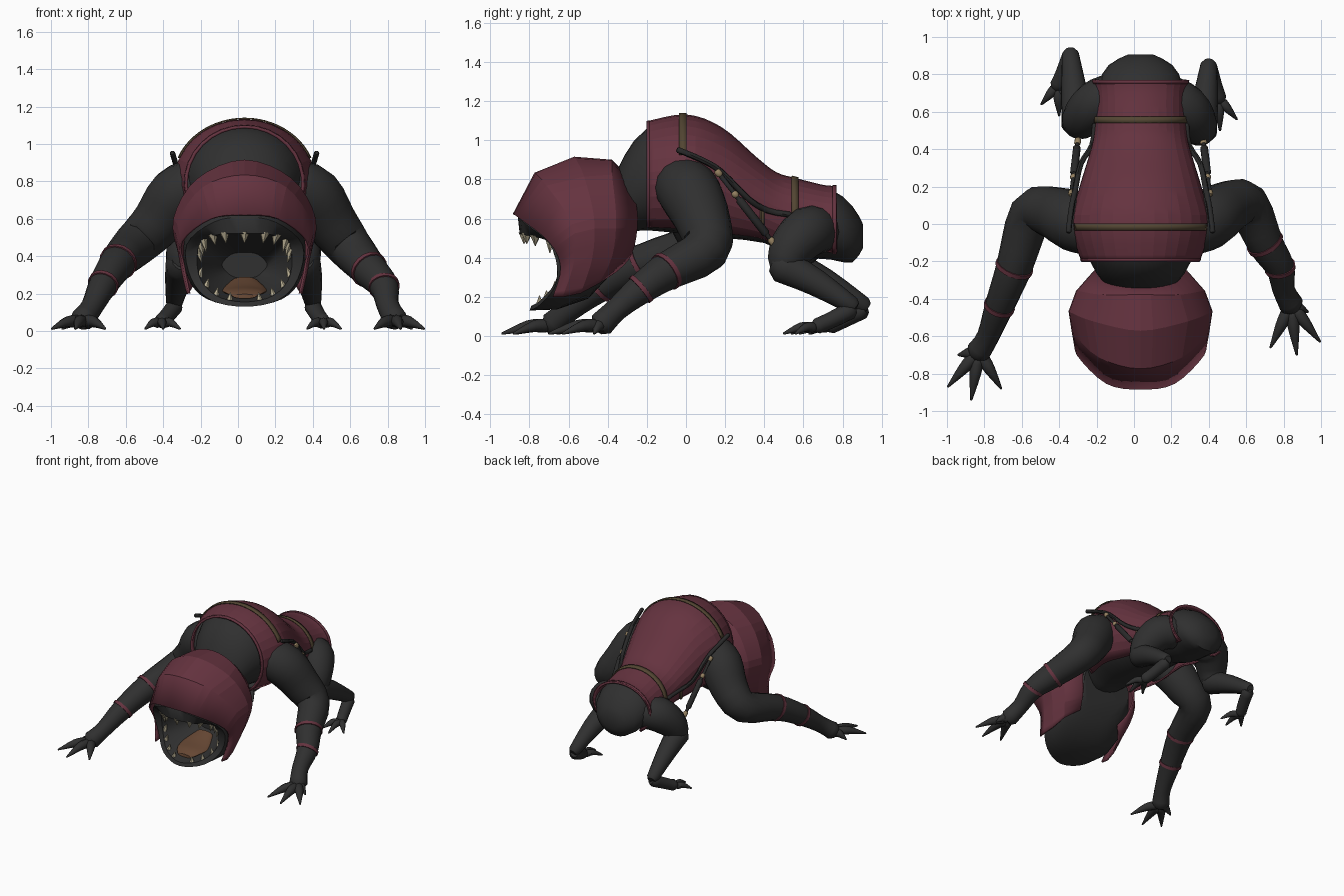
import bpy, bmesh, math
from mathutils import Vector

if bpy.data.objects.get("Cube"):
    bpy.data.objects.remove(bpy.data.objects["Cube"], do_unlink=True)

CENTRE = 0.035  # the torso and head sit slightly off the middle


def make_material(name, red, green, blue):
    material = bpy.data.materials.new(name)
    material.use_nodes = True
    colour = (red, green, blue, 1)
    material.diffuse_color = colour
    shader = material.node_tree.nodes["Principled BSDF"]
    shader.inputs["Base Color"].default_value = colour
    shader.inputs["Roughness"].default_value = 0.8
    return material


dark_skin = make_material("charcoal skin", .029, .029, .029)
red_cloth = make_material("wine red cloth", .13, .033, .05)
olive = make_material("olive webbing", .085, .06, .032)
black = make_material("black strap", .022, .022, .022)
bone = make_material("bone", .5, .44, .3)
brass = make_material("dull brass", .3, .22, .12)
tongue_brown = make_material("tongue brown", .13, .062, .033)


def spline(points, steps, closed=False):
    """Smooth curve through points of any dimension."""
    points = [Vector(p) for p in points]
    count, result = len(points), []
    for i in range(count if closed else count - 1):
        a, b, c, d = [points[(i + k) % count if closed else min(max(i + k, 0), count - 1)]
                      for k in (-1, 0, 1, 2)]
        for s in range(steps):
            t = s / steps
            result.append(b + (c - a) * (t / 2) + (a * 2 - b * 5 + c * 4 - d) * (t * t / 2)
                          + (b * 3 - a - c * 3 + d) * (t ** 3 / 2))
    return result if closed else result + [points[-1]]


def skin(name, rings, material, closed=True, thickness=0, sharp=45):
    """Surface through a list of rings; open sheets get a thickness."""
    bm = bmesh.new()
    rows = [[bm.verts.new(p) for p in ring] for ring in rings]
    size = len(rows[0])
    for low, high in zip(rows, rows[1:]):
        for i in range(size if closed else size - 1):
            j = (i + 1) % size
            bm.faces.new((low[i], low[j], high[j], high[i]))
    if closed:
        bm.faces.new(rows[0])
        bm.faces.new(rows[-1])
    bmesh.ops.recalc_face_normals(bm, faces=bm.faces)
    for face in bm.faces:
        face.smooth = True
    for edge in bm.edges:
        edge.smooth = edge.calc_face_angle(0) < math.radians(sharp)
    mesh = bpy.data.meshes.new(name)
    bm.to_mesh(mesh)
    bm.free()
    mesh.materials.append(material)
    obj = bpy.data.objects.new(name, mesh)
    bpy.context.collection.objects.link(obj)
    if thickness:
        shell = obj.modifiers.new("Thickness", 'SOLIDIFY')
        shell.thickness, shell.offset = thickness, 0
    return obj


def tube(name, path, material, sides=12, steps=3, rounded=True):
    """Round limb along (x, y, z, radius) points."""
    path = spline(path, steps)
    spots = [p.to_3d() for p in path]
    radii = [p.w for p in path]
    tangents = [(spots[min(i + 1, len(spots) - 1)] - spots[max(i - 1, 0)]).normalized()
                for i in range(len(spots))]
    if rounded:
        first, last = radii[0], radii[-1]
        spots = [spots[0] - tangents[0] * first * .5] + spots + [spots[-1] + tangents[-1] * last * .5]
        radii = [first * .65] + radii + [last * .65]
        tangents = [tangents[0]] + tangents + [tangents[-1]]
    across, rings = tangents[0].orthogonal().normalized(), []
    for spot, radius, tangent in zip(spots, radii, tangents):
        across = (across - tangent * across.dot(tangent)).normalized()
        other = tangent.cross(across)
        rings.append([spot + (across * math.cos(a) + other * math.sin(a)) * radius
                      for a in (math.tau * i / sides for i in range(sides))])
    return skin(name, rings, material)


def section(station, start=0, end=360, count=24, grow=0):
    """Elliptical slice of the torso between two angles."""
    y, z, wide, tall = station
    span = [math.radians(start + (end - start) * i / count) for i in range(count + 1)]
    ring = [(CENTRE + (wide + grow) * math.cos(a), y, z + (tall + grow) * math.sin(a)) for a in span]
    return ring[:-1] if end - start == 360 else ring


# Torso: stations are y, centre z, half width, half height
body = [(-.36, .68, .13, .14), (-.31, .73, .2, .2), (-.2, .8, .27, .26), (0, .81, .34, .29),
        (.2, .76, .28, .26), (.4, .665, .23, .19), (.55, .6, .215, .19), (.74, .57, .225, .18),
        (.85, .52, .17, .145), (.905, .51, .07, .06)]
skin("body", [section(s) for s in spline(body, 2)], dark_skin)
shirt = spline([(-.2, .79, .31, .3), (0, .8, .37, .325), (.18, .76, .325, .3), (.36, .68, .27, .225),
                (.46, .63, .245, .2), (.56, .6, .235, .2), (.7, .58, .235, .185),
                (.77, .57, .25, .19)], 4)
skin("shirt", [section(s, -50, 230) for s in shirt], red_cloth, closed=False, thickness=.014, sharp=10)


def band(name, near, far, start, end, grow, material):
    rings = []
    for y in (near, far):
        for a, b in zip(shirt, shirt[1:]):
            if a.x <= y <= b.x:
                station = a.lerp(b, (y - a.x) / (b.x - a.x))
                break
        rings.append(section(station, start, end, 24, grow))
    skin(name, rings, material, closed=False, thickness=.008)


band("chest_belt", -.035, .003, 22, 158, .012, olive)
band("waist_belt", .54, .575, 5, 175, .011, olive)
band("collar_trim", -.2, -.185, -50, 230, .005, red_cloth)
band("hem_trim", .75, .769, -50, 230, .008, red_cloth)


# Hood and head: half outlines from crown to chin, mirrored into rings
def mirrored_ring(half, closed):
    right = [(CENTRE + x, y, z) for x, y, z in half]
    left = [(CENTRE - x, y, z) for x, y, z in half]
    points = right + left[-2:0:-1] if closed else left[:0:-1] + right
    return spline(points, 4, closed)


hood = [[(0, -.3, .81), (.14, -.28, .77), (.24, -.25, .6), (.22, -.28, .42), (.18, -.36, .33)],
        [(0, -.38, .895), (.21, -.38, .82), (.335, -.36, .6), (.31, -.38, .41), (.26, -.45, .27)],
        [(0, -.57, .91), (.25, -.52, .81), (.375, -.47, .6), (.345, -.48, .4), (.29, -.54, .22)],
        [(0, -.77, .83), (.22, -.71, .765), (.355, -.58, .57), (.345, -.57, .39), (.305, -.63, .2)],
        [(0, -.88, .62), (.18, -.85, .6), (.335, -.7, .48), (.325, -.64, .35), (.295, -.68, .2)]]
skin("hood", [mirrored_ring(half, False) for half in hood], red_cloth, closed=False, thickness=.012, sharp=10)

head = [[(0, -.3, .76), (.13, -.28, .7), (.21, -.27, .58), (.19, -.3, .44), (.11, -.35, .36), (0, -.37, .33)],
        [(0, -.42, .86), (.21, -.42, .76), (.31, -.4, .55), (.295, -.42, .36), (.2, -.47, .24), (0, -.5, .19)],
        [(0, -.72, .81), (.21, -.66, .73), (.32, -.57, .5), (.305, -.58, .29), (.2, -.62, .17), (0, -.66, .135)],
        [(0, -.86, .61), (.17, -.83, .58), (.31, -.69, .46), (.285, -.66, .28), (.18, -.74, .165), (0, -.8, .13)],
        [(0, -.85, .52), (.14, -.82, .515), (.24, -.69, .47), (.245, -.66, .3), (.155, -.735, .19), (0, -.79, .155)],
        [(0, -.72, .5), (.14, -.66, .49), (.2, -.58, .44), (.2, -.56, .3), (.12, -.6, .22), (0, -.64, .19)],
        [(0, -.42, .42), (.07, -.42, .41), (.12, -.42, .36), (.1, -.42, .32), (.06, -.42, .29), (0, -.42, .28)]]
skin("head", [mirrored_ring(half, True) for half in head], dark_skin)

# Tongue: a broad flat slab on the floor of the mouth
slab = [(-.73, .185, .06, .012), (-.68, .205, .1, .02), (-.58, .22, .12, .025), (-.47, .265, .07, .025)]
skin("tongue", [section(s, count=16) for s in spline(slab, 3)], tongue_brown)

# Teeth: cones spaced along the lip, counted from the middle of the upper lip
lip = mirrored_ring(head[4], True)


def teeth(name, places, width, length):
    for place in places:
        for index in {place, -place}:
            spot = lip[index] + Vector((0, .022, -length * .15))
            tip = spot + Vector(((CENTRE - spot.x) * .08, 0, length))
            tube(name, [(*spot, width), (*tip, .002)], bone, 6, 1, False)


teeth("upper_tooth", (0, 3, 5), .029, -.058)
teeth("corner_tooth", (7, 8, 9), .026, -.08)
teeth("lower_tooth", (12, 14, 16, 18), .021, .05)


# Limbs
def claws(name, base, tips, radius, lift):
    base = Vector(base)
    for tip in tips:
        tip = Vector((*tip, .012))
        root = base.lerp(tip, .2)
        knuckle = base.lerp(tip, .5) + Vector((0, 0, lift))
        tube(name, [(*root, radius), (*knuckle, radius * .85), (*tip, .006)], dark_skin, 8, 3)


def limb(name, points, radii):
    path = [(*p, r) for p, r in zip(points, radii)]
    tube(name, path, dark_skin, 16)
    return path


def cuff(name, spot, after):
    spot, after = Vector(spot), Vector(after)
    run = (after - spot).to_3d().normalized() * .012
    tube(name, [(*(spot.to_3d() + run * way), spot.w + .006) for way in (-1, 1)],
         red_cloth, 16, 1, False)


arm_radii = (.15, .16, .14, .12, .097, .078, .06, .066)
arms = {
    "left": [(.3, -.02, .77), (.4, .025, .72), (.5, .09, .575), (.605, .1, .44), (.7, -.1, .33),
             (.78, -.23, .24), (.8, -.35, .14), (.84, -.43, .062)],
    "right": [(-.23, -.02, .77), (-.325, .015, .72), (-.43, .06, .58), (-.55, .05, .46), (-.64, -.23, .37),
              (-.72, -.44, .25), (-.78, -.6, .13), (-.83, -.68, .062)]}
fingers = {"left": [(.73, -.66), (.87, -.7), (.995, -.63), (.93, -.47)],
           "right": [(-.71, -.88), (-.87, -.94), (-.995, -.87), (-.94, -.7)]}
for side, points in arms.items():
    path = limb(side + "_arm", points, arm_radii)
    cuff(side + "_forearm_cuff", path[4], path[5])
    cuff(side + "_wrist_cuff", path[5], path[6])
    claws(side + "_finger", points[-1], fingers[side], .035, .012)

legs = {
    "left": ([(.18, .68, .54), (.27, .62, .53), (.33, .54, .45), (.355, .5, .365)],
             [(.355, .49, .36), (.38, .66, .275), (.4, .85, .155)],
             [(.4, .84, .13), (.43, .74, .08), (.455, .67, .05)],
             [(.37, .54), (.46, .5), (.55, .56)]),
    "right": ([(-.11, .69, .54), (-.2, .64, .53), (-.27, .57, .45), (-.3, .54, .365)],
              [(-.3, .53, .36), (-.32, .71, .275), (-.34, .91, .155)],
              [(-.34, .9, .13), (-.38, .8, .08), (-.41, .74, .05)],
              [(-.31, .63), (-.4, .58), (-.495, .64)])}
for side, (thigh, shin, foot, toes) in legs.items():
    limb(side + "_thigh", thigh, (.12, .13, .115, .088))
    limb(side + "_shin", shin, (.088, .07, .045))
    limb(side + "_foot", foot, (.045, .042, .04))
    claws(side + "_toe", foot[-1], toes, .027, .014)

# Harness: straps, rods and fittings on both flanks
for side, sign in (("left", 1), ("right", -1)):
    def flank(points, radius):
        return [(CENTRE + sign * x, y, z, radius) for x, y, z in points]

    tube(side + "_strap", flank([(.385, -.04, .95), (.37, .08, .9), (.35, .18, .84), (.32, .32, .7),
                                 (.26, .42, .64), (.245, .53, .62)], .015), black, 8)
    rod = [Vector((.37, .16, .84)), Vector((.335, .45, .47))]
    tube(side + "_rod", flank(rod, .012), black, 8, 1)
    tube(side + "_rod_sleeve", flank([rod[0].lerp(rod[1], t) for t in (.4, .85)], .021), black, 10, 1)
    for start, end in ((0, .04), (.3, .33), (.94, 1)):
        tube(side + "_fitting", flank([rod[0].lerp(rod[1], t) for t in (start, end)], .018), brass, 8, 1)
    tube(side + "_webbing_tab", flank([(.265, .39, .66), (.262, .39, .57)], .012), olive, 6, 1)
